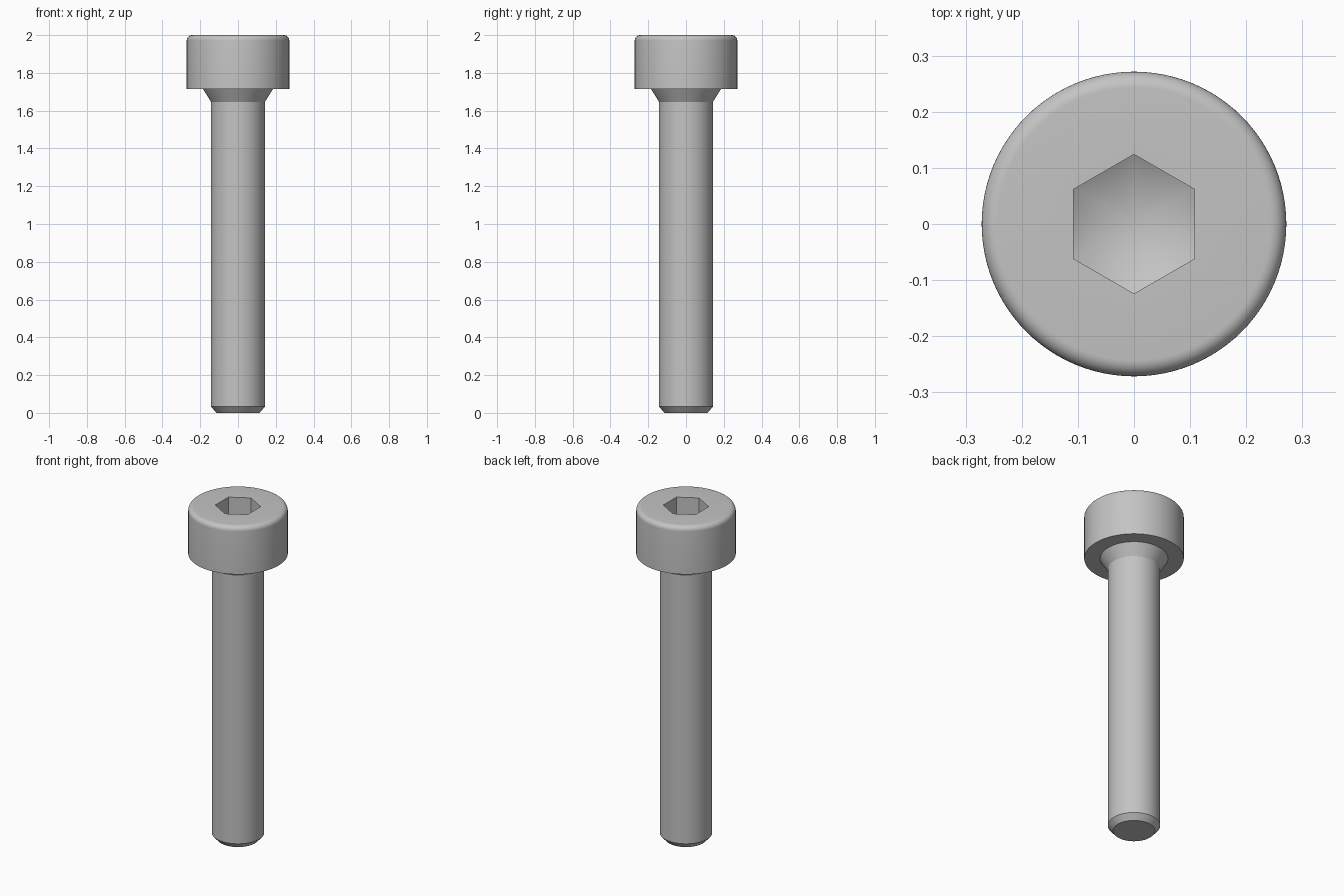
import bpy, bmesh
from math import cos, sin, tan, pi, radians

if "Cube" in bpy.data.objects:
    bpy.data.objects.remove(bpy.data.objects["Cube"], do_unlink=True)

SEGMENTS = 96           # a multiple of 12, so the socket corners fall on vertices
SHANK_R, HEAD_R = 0.143, 0.2715
HEAD_Z, TOP_Z = 1.714, 2.0
FILLET = 0.0286
APOTHEM = 0.1075        # half the socket width across flats
FLOOR_Z = TOP_Z - 0.143  # socket depth at the corners
DRILL_SLOPE = tan(radians(30))

steel = bpy.data.materials.new("steel_grey")
steel.use_nodes = True
colour = (0.55, 0.55, 0.55, 1)
steel.diffuse_color = colour
steel.node_tree.nodes["Principled BSDF"].inputs["Base Color"].default_value = colour


def hex_radius(a):
    """Distance from the axis to the socket wall in direction a."""
    return APOTHEM / cos((a + pi / 6) % (pi / 3) - pi / 6)


def add_ring(bm, radius, height):
    ring = []
    for i in range(SEGMENTS):
        a = 2 * pi * i / SEGMENTS
        r = radius(a) if callable(radius) else radius
        z = height(r) if callable(height) else height
        ring.append(bm.verts.new((r * cos(a), r * sin(a), z)))
    return ring


def bridge(bm, low, high):
    for i in range(SEGMENTS):
        j = (i + 1) % SEGMENTS
        bm.faces.new((low[i], low[j], high[j], high[i]))


# Outer profile: chamfered tip, shank, flared neck, head with a rounded rim
profile = [(0.114, 0), (SHANK_R, 0.033), (SHANK_R, 1.647), (0.185, HEAD_Z),
           (HEAD_R, HEAD_Z)]
for k in range(9):
    t = k / 8 * pi / 2
    profile.append((HEAD_R - FILLET + FILLET * cos(t), TOP_Z - FILLET + FILLET * sin(t)))

bm = bmesh.new()
rings = [add_ring(bm, r, z) for r, z in profile]

# Hexagonal socket: mouth, then the walls down to a conical drill floor
corner = APOTHEM / cos(pi / 6)
tip_z = FLOOR_Z - corner * DRILL_SLOPE
rings.append(add_ring(bm, hex_radius, TOP_Z))
rings.append(add_ring(bm, hex_radius, lambda r: tip_z + r * DRILL_SLOPE))
for low, high in zip(rings, rings[1:]):
    bridge(bm, low, high)

# Flat tip and the point of the drill floor
bm.faces.new(rings[0][::-1])
point = bm.verts.new((0, 0, tip_z))
for i in range(SEGMENTS):
    bm.faces.new((rings[-1][i], rings[-1][(i + 1) % SEGMENTS], point))

mesh = bpy.data.meshes.new("socket_screw")
bm.normal_update()
bm.to_mesh(mesh)
bm.free()
mesh.materials.append(steel)
screw = bpy.data.objects.new("socket_screw", mesh)
bpy.context.collection.objects.link(screw)

# Smooth shading with crisp edges
bpy.ops.object.select_all(action="DESELECT")
screw.select_set(True)
bpy.context.view_layer.objects.active = screw
bpy.ops.object.shade_smooth_by_angle(angle=radians(25))
